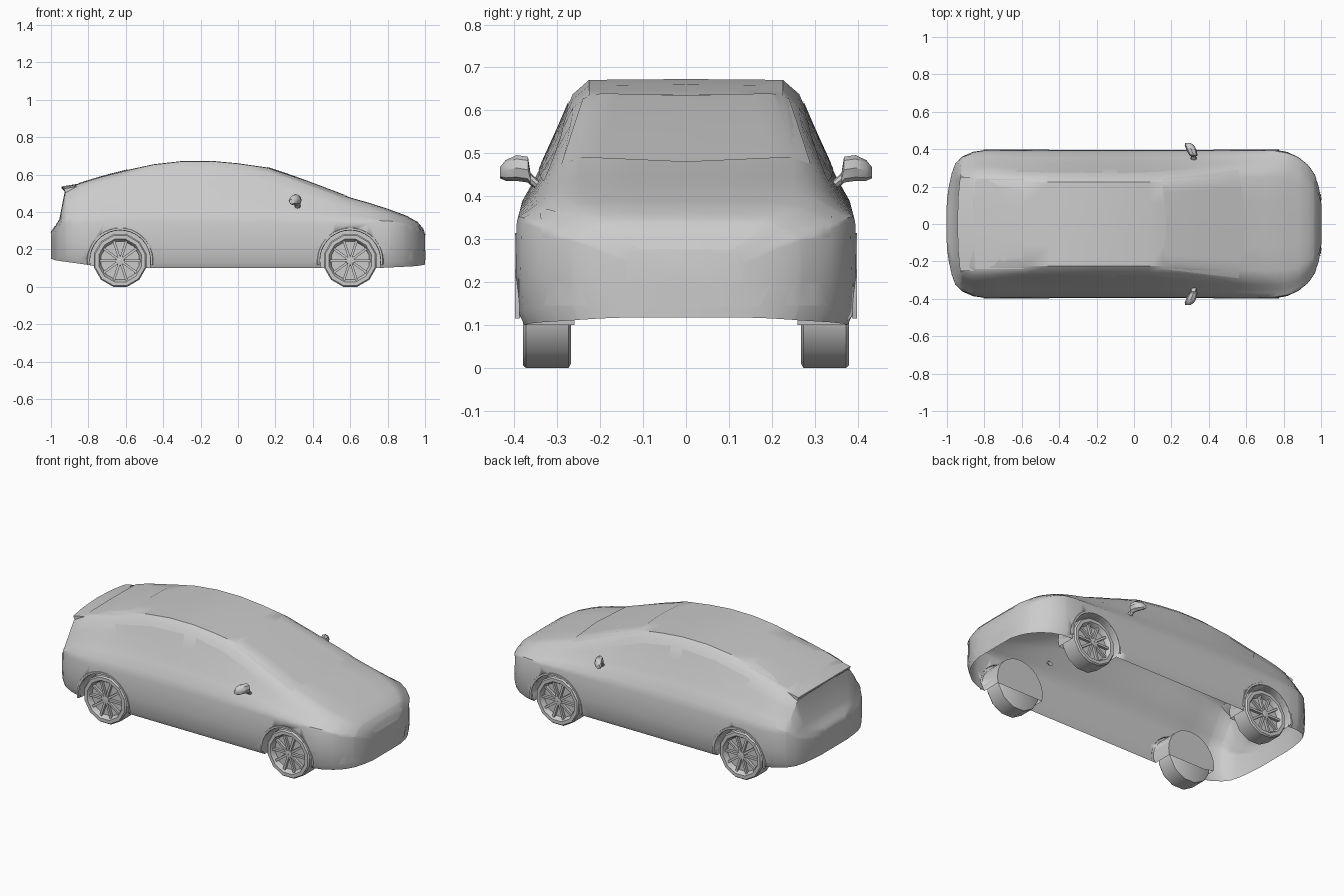
import bpy, bmesh, math
from mathutils import Vector, Matrix
from mathutils.bvhtree import BVHTree

if "Cube" in bpy.data.objects:
    bpy.data.objects.remove(bpy.data.objects["Cube"])


def finish(name, bm, recalc=True, angle=35):
    if recalc:
        bmesh.ops.recalc_face_normals(bm, faces=bm.faces)
    me = bpy.data.meshes.new(name)
    bm.to_mesh(me)
    bm.free()
    ob = bpy.data.objects.new(name, me)
    bpy.context.collection.objects.link(ob)
    bpy.ops.object.select_all(action='DESELECT')
    ob.select_set(True)
    bpy.context.view_layer.objects.active = ob
    if angle:
        bpy.ops.object.shade_smooth_by_angle(angle=math.radians(angle))
    return ob


def interp(pts, x):
    for (a, u), (b, v) in zip(pts, pts[1:]):
        if x <= b:
            return u + (v - u) * max(0, x - a) / (b - a)
    return pts[-1][1]


# Body profiles along the length: roof line, plan half width, bottom edge
TOP = [(-1, .29), (-.975, .325), (-.955, .36), (-.925, .515), (-.85, .55), (-.72, .59),
       (-.58, .625), (-.45, .653), (-.3, .67), (-.14, .671), (0, .658), (.16, .635),
       (.3, .588), (.45, .532), (.6, .475), (.7, .447), (.8, .415), (.9, .378),
       (.96, .345), (.985, .315), (1, .275)]
PLAN = [(-1, .13), (-.99, .2), (-.975, .27), (-.955, .325), (-.92, .36), (-.86, .386),
        (-.79, .396), (.76, .396), (.82, .385), (.88, .357), (.93, .315), (.965, .262),
        (.985, .21), (1, .14)]
BOTTOM = [(-1, .15), (-.97, .14), (-.8, .117), (-.72, .1), (.75, .1), (.95, .11), (1, .118)]
RAIL = [(-.95, 1.08), (-.6, 1.0), (.2, 1.0), (.6, 1.1), (1, 1.12)]
UPPER = [(0, .395), (.15, .38), (.3, .352), (.48, .324), (.66, .297), (.9, .263), (1, .225)]


def section(x):
    zt, w, zb, r = (interp(p, x) for p in (TOP, PLAN, BOTTOM, RAIL))
    zs = min(.34, zb + (zt - zb) * .8)
    half = [(w * .95, zb), (w * .985, zb + .03), (w, zb + (zs - zb) * .5)]
    for f, y in UPPER:
        k = 1 + (r - 1) * min(1, f * 1.3)
        half.append((min(w * .995 - .02 * f, y * w / .395 * k), zs + (zt - zs) * f))
    half.append((half[-1][0] * .5, zt + .001))
    return [(x, -y, z) for y, z in half] + [(x, 0, zt + .002)] + [(x, y, z) for y, z in half[::-1]]


# Body shell: closed loft, wheel wells cut out, underside opened
bm = bmesh.new()
xs = sorted({p[0] for p in TOP + PLAN} | {-.65, -.22, .08, .23, .38, .52})
rings = [[bm.verts.new(p) for p in section(x)] for x in xs]
for a, b in zip(rings, rings[1:]):
    for i in range(len(a)):
        j = (i + 1) % len(a)
        bm.faces.new((a[i], a[j], b[j], b[i]))
bm.faces.new(rings[0])
bm.faces.new(rings[-1])
body = finish("body_shell", bm)

WHEELS = [(wx, s) for wx in (-.63, .6) for s in (-1, 1)]
bm = bmesh.new()
for wx, s in WHEELS:
    bmesh.ops.create_cone(bm, cap_ends=True, segments=24, radius1=.163, radius2=.163, depth=.24,
                          matrix=Matrix.Translation((wx, s * .38, .14)) @ Matrix.Rotation(math.pi / 2, 4, 'X'))
cutter = finish("wheel_well_cutter", bm)
cutter.hide_render = True
mod = body.modifiers.new("wells", 'BOOLEAN')
mod.operation, mod.solver, mod.object = 'DIFFERENCE', 'EXACT', cutter
bpy.context.view_layer.objects.active = body
bpy.ops.object.modifier_apply(modifier="wells")
bpy.data.objects.remove(cutter)
bm = bmesh.new()
bm.from_mesh(body.data)
low = [f for f in bm.faces if f.normal.z < -.9 and f.calc_center_median().z < .16]
bmesh.ops.delete(bm, geom=low, context='FACES')
bm.to_mesh(body.data)
tree = BVHTree.FromBMesh(bm)
bm.free()

# Panels: strips between two outlines, projected onto the body
VIEWS = {'side': lambda a, b: ((a, -2, b), (0, 1, 0)), 'front': lambda a, b: ((2, a, b), (-1, 0, 0)),
         'rear': lambda a, b: ((-2, a, b), (1, 0, 0)), 'top': lambda a, b: ((a, b, 2), (0, 0, -1))}


def panel(name, view, edge_a, edge_b, mirror=False, n=6, m=5):
    for s in ((1, -1) if mirror else (1,)):
        bm = bmesh.new()
        grid = []
        for k in range((len(edge_a) - 1) * n + 1):
            i = min(k // n, len(edge_a) - 2)
            t = k / n - i
            p, q = (Vector(e[i]).lerp(Vector(e[i + 1]), t) for e in (edge_a, edge_b))
            row = []
            for j in range(m + 1):
                o, d = VIEWS[view](*p.lerp(q, j / m))
                loc, nor = tree.ray_cast(Vector(o), Vector(d))[:2]
                if loc is None:
                    row.append(None)
                    continue
                loc = loc - Vector(d) * .003
                row.append(bm.verts.new((loc.x, loc.y * s, loc.z)))
            grid.append(row)
        for a, b in zip(grid, grid[1:]):
            for j in range(m):
                quad = (a[j], a[j + 1], b[j + 1], b[j])
                if None not in quad:
                    bm.faces.new(quad)
        finish(name, bm)


panel("front_side_window", 'side', [(-.09, .622), (.1, .59), (.3, .52), (.52, .44)],
      [(-.09, .465), (.1, .458), (.3, .448), (.52, .436)], True)
panel("rear_side_window", 'side', [(-.63, .565), (-.4, .612), (-.17, .625)],
      [(-.6, .51), (-.4, .49), (-.16, .475)], True)
panel("windshield", 'top', [(.15, -.24), (.175, 0), (.15, .24)], [(.56, -.29), (.6, 0), (.56, .29)])
panel("rear_window", 'top', [(-.59, -.24), (-.59, .24)], [(-.85, -.24), (-.85, .24)])
panel("headlight", 'front', [(.21, .303), (.26, .353), (.34, .375)], [(.21, .301), (.26, .3), (.335, .305)], True)
panel("upper_grille", 'front', [(-.17, .318), (.17, .318)], [(-.11, .277), (.11, .277)])
panel("lower_grille", 'front', [(-.2, .195), (.2, .195)], [(-.17, .142), (.17, .142)])
panel("fog_light", 'front', [(.25, .197), (.32, .197)], [(.23, .146), (.33, .146)], True)
panel("tail_light", 'side', [(-.91, .48), (-.83, .47)], [(-.94, .35), (-.87, .37)], True)
panel("plate_recess", 'rear', [(-.13, .34), (.13, .34)], [(-.09, .27), (.09, .27)])

# Spoiler lip over the tail
bm = bmesh.new()
rows = []
for y in (-.25, -.15, 0, .15, .25):
    e = -.945 + .015 * (abs(y) / .25) ** 2
    d = .012 * (abs(y) / .25) ** 2
    rows.append([bm.verts.new((x, y, z - d)) for x, z in
                 ((-.84, .553), (e, .536), (e + .002, .526), (-.915, .505), (-.86, .53))])
for a, b in zip(rows, rows[1:]):
    for i in range(5):
        bm.faces.new((a[i], a[(i + 1) % 5], b[(i + 1) % 5], b[i]))
bm.faces.new(rows[0])
bm.faces.new(rows[-1])
finish("spoiler", bm)


def lathe(bm, profile, cx, cz, s, n, start, sweep):
    closed = abs(sweep - 2 * math.pi) < 1e-6
    rows = []
    for k in range(n + (0 if closed else 1)):
        a = start + sweep * k / n
        rows.append([bm.verts.new((cx + r * math.cos(a), s * y, cz + r * math.sin(a))) for r, y in profile])
    for a, b in zip(rows, rows[1:] + (rows[:1] if closed else [])):
        for i in range(len(profile) - 1):
            bm.faces.new((a[i], a[i + 1], b[i + 1], b[i]))
    return rows


TYRE = [(.001, .268), (.135, .268), (.145, .274), (.145, .372), (.138, .38), (.118, .38),
        (.112, .372), (.105, .35), (.001, .35)]
for wx, s in WHEELS:
    # Twelve-sided tyre and rim dish
    bm = bmesh.new()
    lathe(bm, TYRE, wx, .14, s, 12, math.pi / 12, 2 * math.pi)
    bmesh.ops.remove_doubles(bm, verts=bm.verts, dist=.002)
    finish("wheel", bm)
    # Hub with ten spokes
    bm = bmesh.new()
    lathe(bm, [(.001, .374), (.022, .372), (.026, .35)], wx, .14, s, 12, 0, 2 * math.pi)
    for k in range(10):
        m = (Matrix.Translation((wx, s * .362, .14)) @ Matrix.Rotation(k * math.pi / 5, 4, 'Y')
             @ Matrix.Translation((.066, 0, 0)) @ Matrix.Diagonal((.095, .016, .013, 1)))
        bmesh.ops.create_cube(bm, size=1, matrix=m)
    finish("wheel_spokes", bm)
    # Raised arch lip
    bm = bmesh.new()
    lathe(bm, [(.161, .385), (.163, .398), (.174, .398), (.178, .388)], wx, .14, s, 20,
          math.radians(-8), math.radians(196))
    finish("wheel_arch_lip", bm)

# Door mirrors: faceted pod on a tapered stalk
for s in (-1, 1):
    bm = bmesh.new()
    rows = []
    for y, x, z, rx, rz in ((.335, .32, .418, .018, .012), (.362, .318, .44, .014, .014),
                            (.368, .318, .462, .022, .03), (.395, .308, .466, .027, .03),
                            (.42, .296, .46, .025, .024), (.433, .288, .455, .014, .013)):
        rows.append([bm.verts.new((x + rx * math.cos(a), s * y, z + rz * math.sin(a)))
                     for a in (k * math.pi / 4 for k in range(8))])
    for a, b in zip(rows, rows[1:]):
        for i in range(8):
            bm.faces.new((a[i], a[(i + 1) % 8], b[(i + 1) % 8], b[i]))
    bm.faces.new(rows[0])
    bm.faces.new(rows[-1])
    finish("door_mirror", bm)
